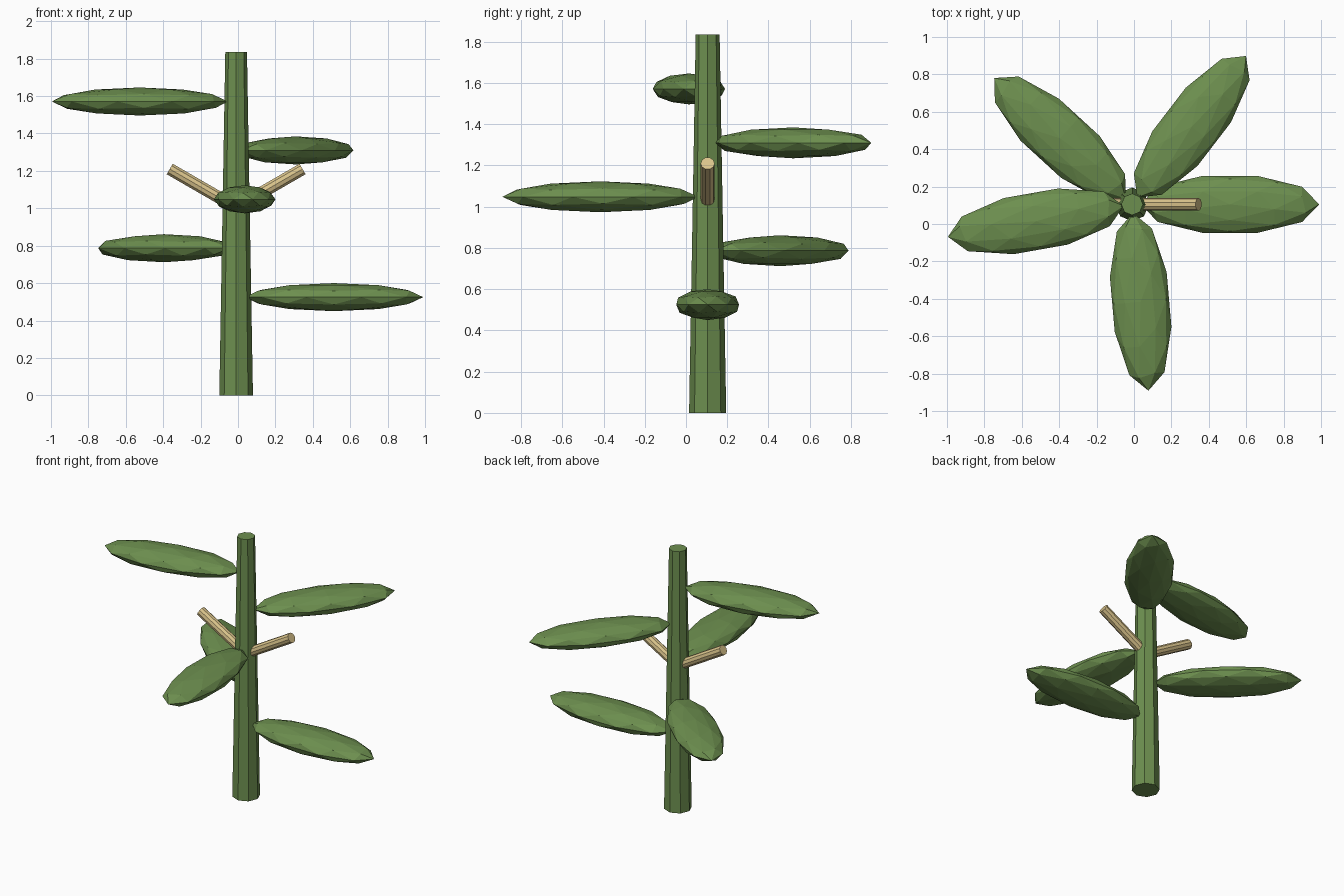
import bpy, math
from mathutils import Vector

if "Cube" in bpy.data.objects:
    bpy.data.objects.remove(bpy.data.objects["Cube"])

AXIS = Vector((-0.01, 0.105, 0.0))   # centre line of the stalk


def material(name, color):
    m = bpy.data.materials.new(name)
    m.diffuse_color = (*color, 1.0)
    m.use_nodes = True
    m.node_tree.nodes["Principled BSDF"].inputs["Base Color"].default_value = m.diffuse_color
    return m


green = material("leaf_green", (0.152, 0.275, 0.078))
tan = material("pale_tan", (0.70, 0.55, 0.26))


def finish(name, mat):
    ob = bpy.context.object
    ob.name = name
    ob.data.materials.append(mat)
    return ob


# Tapered eight-sided stalk
HEIGHT = 1.835
bpy.ops.mesh.primitive_cone_add(vertices=8, radius1=0.09, radius2=0.058, depth=HEIGHT,
                                location=AXIS + Vector((0, 0, HEIGHT / 2)))
finish("stalk", green)

# Faceted leaves spiralling up the stalk
for i in range(5):
    az = math.radians(137.5 * i)
    out = Vector((math.cos(az), math.sin(az), 0))
    bpy.ops.mesh.primitive_ico_sphere_add(
        subdivisions=2, radius=1,
        location=AXIS + out * 0.523 + Vector((0, 0, 0.525 + 0.2615 * i)),
        rotation=(0, 0, az - math.pi / 2))
    leaf = finish(f"leaf_{i + 1}", green)
    leaf.scale = (0.16, 0.477, 0.075)

# Two pale shoots rising at thirty degrees on either side
for name, side in (("left_shoot", -1), ("right_shoot", 1)):
    tilt = math.radians(30)
    d = Vector((side * math.cos(tilt), 0, math.sin(tilt)))
    bpy.ops.mesh.primitive_cylinder_add(
        vertices=10, radius=0.034, depth=0.41,
        location=AXIS + Vector((0, 0, 1.005)) + d * 0.205,
        rotation=(0, side * math.radians(60), 0))
    finish(name, tan)
